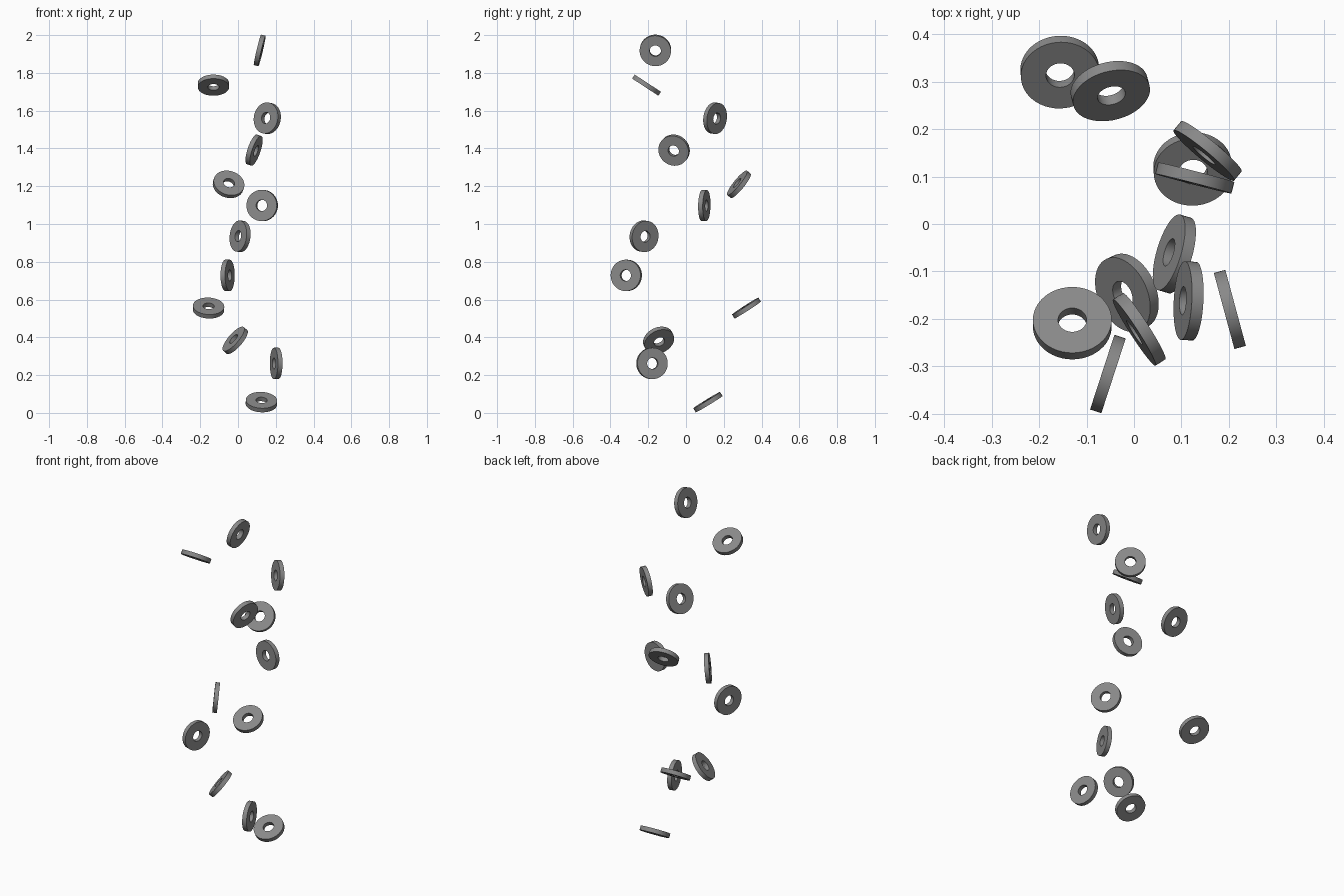
import bpy, bmesh, math
from mathutils import Vector, Matrix

if "Cube" in bpy.data.objects:
    bpy.data.objects.remove(bpy.data.objects["Cube"], do_unlink=True)

OUTER, HOLE, THICK, SIDES = 0.083, 0.03, 0.025, 48

grey = bpy.data.materials.new("plain_grey")
grey.use_nodes = True
colour = (0.25, 0.25, 0.25, 1)
grey.diffuse_color = colour
grey.node_tree.nodes["Principled BSDF"].inputs["Base Color"].default_value = colour


def washer_mesh():
    """Spin a rectangular section around z to make one flat ring."""
    bm = bmesh.new()
    h = THICK / 2
    section = [bm.verts.new((r, 0, z)) for r, z in
               ((HOLE, -h), (OUTER, -h), (OUTER, h), (HOLE, h))]
    edges = [bm.edges.new((section[i], section[(i + 1) % 4])) for i in range(4)]
    bmesh.ops.spin(bm, geom=section + edges, cent=(0, 0, 0), axis=(0, 0, 1),
                   angle=math.tau, steps=SIDES, use_merge=True)
    bmesh.ops.remove_doubles(bm, verts=bm.verts, dist=1e-5)
    bmesh.ops.recalc_face_normals(bm, faces=bm.faces)
    mesh = bpy.data.meshes.new("washer")
    bm.to_mesh(mesh)
    bm.free()
    mesh.materials.append(grey)
    return mesh


# Centre and facing direction of each washer, bottom to top
washers = [
    ((0.124, 0.116, 0.057), (0.04, -0.52, 0.85)),
    ((0.202, -0.18, 0.262), (-0.96, -0.26, 0)),
    ((-0.015, -0.145, 0.384), (-0.71, -0.32, 0.62)),
    ((-0.156, 0.32, 0.555), (0.04, -0.54, 0.84)),
    ((-0.055, -0.316, 0.728), (0.95, -0.31, 0)),
    ((0.011, -0.222, 0.935), (-0.84, -0.54, 0.1)),
    ((0.128, 0.097, 1.098), (-0.25, -0.97, 0.02)),
    ((-0.05, 0.28, 1.21), (0.2, -0.75, 0.61)),
    ((0.085, -0.063, 1.391), (-0.91, 0.27, 0.31)),
    ((0.155, 0.154, 1.56), (-0.63, -0.76, 0.12)),
    ((-0.13, -0.209, 1.735), (0, 0.55, 0.84)),
    ((0.115, -0.162, 1.919), (-0.97, 0.05, 0.23)),
]

mesh = washer_mesh()
bpy.ops.object.select_all(action='DESELECT')
for i, (centre, facing) in enumerate(washers, 1):
    ob = bpy.data.objects.new(f"washer_{i}", mesh)
    bpy.context.collection.objects.link(ob)
    turn = Vector((0, 0, 1)).rotation_difference(Vector(facing).normalized())
    ob.matrix_world = Matrix.Translation(centre) @ turn.to_matrix().to_4x4()

# Smooth rims with sharp corners on the shared mesh
ob.select_set(True)
bpy.context.view_layer.objects.active = ob
bpy.ops.object.shade_smooth_by_angle(angle=math.radians(30))
